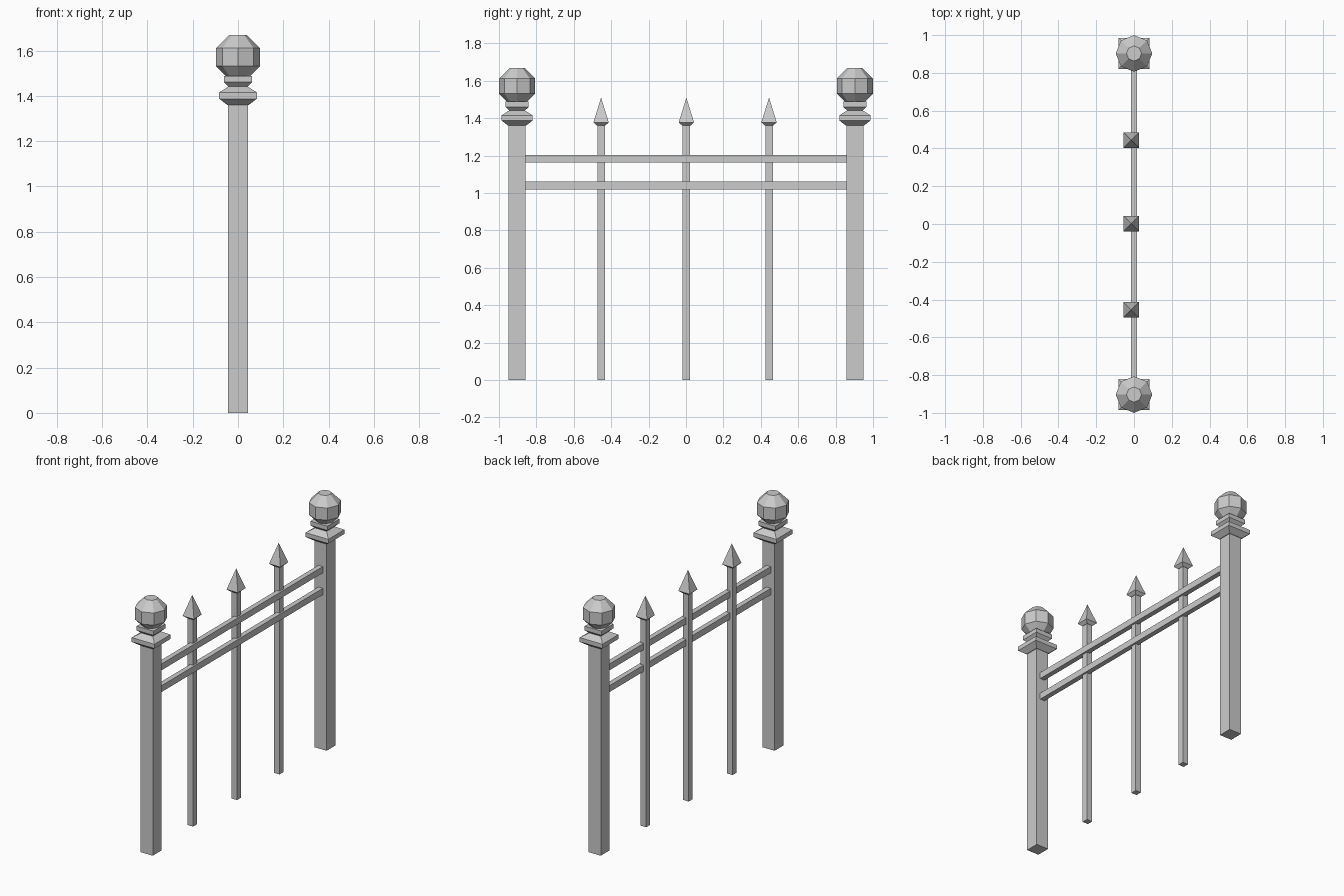
import bpy, bmesh, math

if "Cube" in bpy.data.objects:
    bpy.data.objects.remove(bpy.data.objects["Cube"])


def lathe(name, profile, sides, loc, square=False):
    """Loft flat-faced rings of (half_width, z); a zero width makes a point."""
    bm = bmesh.new()
    turn = math.pi / 4 if square else 0
    scale = math.sqrt(2) if square else 1
    rings = []
    for r, z in profile:
        if r == 0:
            rings.append([bm.verts.new((0, 0, z))])
            continue
        ring = []
        for i in range(sides):
            a = turn + 2 * math.pi * i / sides
            ring.append(bm.verts.new((r * scale * math.cos(a), r * scale * math.sin(a), z)))
        rings.append(ring)
    for lo, hi in zip(rings, rings[1:]):
        for i in range(sides):
            j = (i + 1) % sides
            if len(hi) == 1:
                bm.faces.new((lo[i], lo[j], hi[0]))
            else:
                bm.faces.new((lo[i], lo[j], hi[j], hi[i]))
    bm.faces.new(rings[0][::-1])
    if len(rings[-1]) > 1:
        bm.faces.new(rings[-1])
    bmesh.ops.recalc_face_normals(bm, faces=bm.faces)
    mesh = bpy.data.meshes.new(name)
    bm.to_mesh(mesh)
    bm.free()
    ob = bpy.data.objects.new(name, mesh)
    ob.location = loc
    bpy.context.collection.objects.link(ob)
    return ob


def box(name, size, loc):
    bpy.ops.mesh.primitive_cube_add(size=1, location=loc)
    ob = bpy.context.object
    ob.name = name
    ob.scale = size
    return ob


# End posts with moulded square caps and faceted ball finials
POST_Y = 0.903
for side, y in (("left", -POST_Y), ("right", POST_Y)):
    box(f"post_{side}", (0.088, 0.09, 1.37), (0, y, 0.685))
    lathe(f"post_cap_{side}",
          [(0.048, 1.36), (0.083, 1.387), (0.083, 1.415), (0.042, 1.441),
           (0.062, 1.46), (0.062, 1.488)], 4, (0, y, 0), square=True)
    lathe(f"ball_finial_{side}",
          [(0.04, -0.097), (0.097, -0.04), (0.097, 0.04), (0.04, 0.097)],
          8, (0, y, 1.571))

# Horizontal rails
for name, z in (("lower_rail", 1.04), ("upper_rail", 1.183)):
    box(name, (0.033, 1.73, 0.042), (0, 0, z))

# Pickets with pointed spearheads, set slightly behind the rails
for n, y in enumerate((-0.454, 0.002, 0.444), 1):
    box(f"picket_{n}", (0.04, 0.04, 1.37), (-0.015, y, 0.685))
    lathe(f"spearhead_{n}", [(0.022, 1.36), (0.041, 1.377), (0, 1.51)],
          4, (-0.015, y, 0), square=True)
